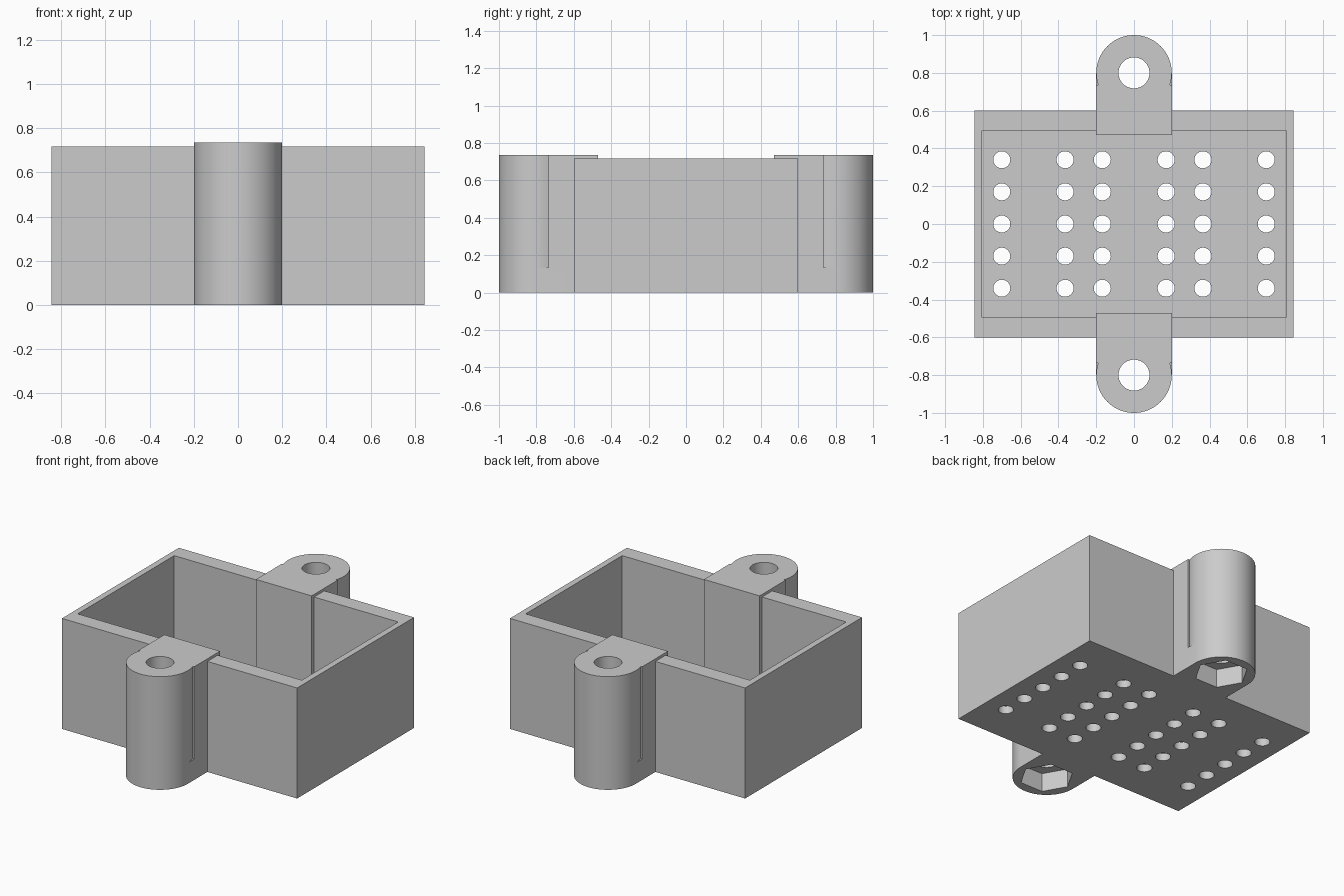
import bpy, bmesh, math

cube = bpy.data.objects.get("Cube")
if cube:
    bpy.data.objects.remove(cube, do_unlink=True)

HALF_X, HALF_Y, WALL_TOP = 0.845, 0.6, 0.718
INNER_X, INNER_Y, FLOOR = 0.805, 0.495, 0.05
LUG_R, LUG_Y, LUG_IN, LUG_TOP = 0.2, 0.8, 0.47, 0.735
STEP_Y, STEP_Z = 0.735, 0.135
SCREW_R, NUT_R, NUT_DEPTH, VENT_R = 0.082, 0.16, 0.12, 0.045

grey = bpy.data.materials.new("light_grey_plastic")
grey.use_nodes = True
colour = (0.6, 0.6, 0.6, 1)
grey.diffuse_color = colour
grey.node_tree.nodes["Principled BSDF"].inputs["Base Color"].default_value = colour


def prisms(name, items):
    """One object holding upright prisms, each given as (outline, bottom, top)."""
    bm = bmesh.new()
    for outline, low, high in items:
        face = bm.faces.new([bm.verts.new((x, y, low)) for x, y in outline])
        out = bmesh.ops.extrude_face_region(bm, geom=[face])
        for v in out["geom"]:
            if isinstance(v, bmesh.types.BMVert):
                v.co.z = high
    bmesh.ops.recalc_face_normals(bm, faces=bm.faces)
    mesh = bpy.data.meshes.new(name)
    bm.to_mesh(mesh)
    bm.free()
    mesh.materials.append(grey)
    obj = bpy.data.objects.new(name, mesh)
    bpy.context.collection.objects.link(obj)
    return obj


def combine(target, tool, operation):
    """Apply an exact boolean and remove the tool."""
    bpy.context.view_layer.objects.active = target
    mod = target.modifiers.new(operation, "BOOLEAN")
    mod.operation, mod.solver, mod.object = operation, "EXACT", tool
    bpy.ops.object.modifier_apply(modifier=mod.name)
    bpy.data.objects.remove(tool, do_unlink=True)


def rect(hx, hy):
    return [(-hx, -hy), (hx, -hy), (hx, hy), (-hx, hy)]


def circle(x, y, r, n):
    return [(x + r * math.cos(math.tau * i / n), y + r * math.sin(math.tau * i / n))
            for i in range(n)]


def arc(angles):
    return [(LUG_R * math.cos(a), LUG_Y + LUG_R * math.sin(a)) for a in angles]


def both_ends(outline):
    """The outline and its half-turn copy at the front."""
    return [outline, [(-x, -y) for x, y in outline]]


# Open box with a thin floor
box = prisms("mounting_box", [(rect(HALF_X, HALF_Y), 0, WALL_TOP)])
combine(box, prisms("cavity", [(rect(INNER_X, INNER_Y), FLOOR, 1)]), "DIFFERENCE")

# Screw lugs: plain round-ended foot, with the barrel curving in further above it
half_turn = [math.pi * i / 32 for i in range(33)]
tuck = math.asin((LUG_Y - STEP_Y) / LUG_R)
tucks = [tuck, tuck * 2 / 3, tuck / 3]
foot = [(LUG_R, LUG_IN)] + arc(half_turn) + [(-LUG_R, LUG_IN)]
barrel = ([(LUG_R, LUG_IN), (LUG_R, STEP_Y)]
          + arc([-t for t in tucks] + half_turn + [math.pi + t for t in reversed(tucks)])
          + [(-LUG_R, STEP_Y), (-LUG_R, LUG_IN)])
lugs = prisms("lug_feet", [(o, 0, STEP_Z) for o in both_ends(foot)])
combine(lugs, prisms("lug_barrels", [(o, STEP_Z, LUG_TOP) for o in both_ends(barrel)]), "UNION")
combine(box, lugs, "UNION")

# Hexagonal nut pockets underneath
pockets = both_ends(circle(0, LUG_Y, NUT_R, 6))
combine(box, prisms("nut_pockets", [(o, -0.1, NUT_DEPTH) for o in pockets]), "DIFFERENCE")

# Screw holes and rows of floor holes
holes = both_ends(circle(0, LUG_Y, SCREW_R, 40))
for x in (-0.7, -0.365, -0.168, 0.17, 0.365, 0.7):
    holes += [circle(x, 0.17 * row, VENT_R, 28) for row in range(-2, 3)]
combine(box, prisms("hole_cutters", [(o, -0.1, 1) for o in holes]), "DIFFERENCE")

# Smooth the curved walls, keep edges crisp
bpy.ops.object.select_all(action="DESELECT")
box.select_set(True)
bpy.context.view_layer.objects.active = box
bpy.ops.object.shade_smooth_by_angle(angle=math.radians(30))
